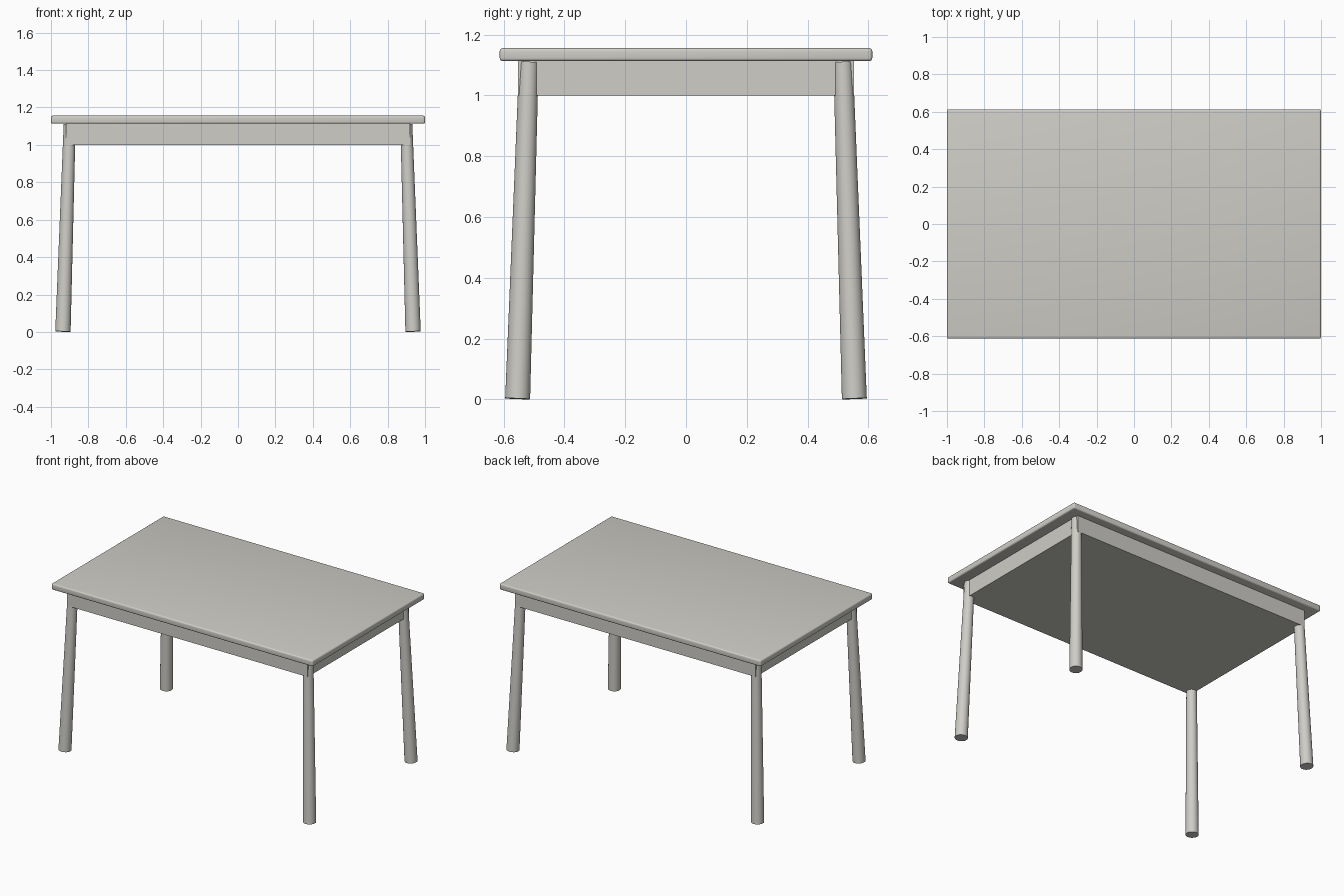
import bpy, bmesh
from mathutils import Vector

cube = bpy.data.objects.get("Cube")
if cube:
    bpy.data.objects.remove(cube, do_unlink=True)

# One painted finish for the whole table
paint = bpy.data.materials.new("warm_grey_paint")
paint.use_nodes = True
colour = (0.62, 0.61, 0.57, 1)
paint.diffuse_color = colour
paint.node_tree.nodes["Principled BSDF"].inputs["Base Color"].default_value = colour


def finish(bm, name, smooth=False):
    mesh = bpy.data.meshes.new(name)
    bmesh.ops.recalc_face_normals(bm, faces=bm.faces)
    for face in bm.faces:
        face.smooth = smooth and len(face.verts) == 4
    bm.to_mesh(mesh)
    bm.free()
    mesh.materials.append(paint)
    obj = bpy.data.objects.new(name, mesh)
    bpy.context.collection.objects.link(obj)
    return obj


def box(low, high):
    low, high = Vector(low), Vector(high)
    bm = bmesh.new()
    bmesh.ops.create_cube(bm, size=1)
    for v in bm.verts:
        v.co = (low + high) / 2 + v.co * (high - low)
    return bm


# Tabletop in two leaves, rounded everywhere but at the centre seam
for side, name in ((-1, "right_tabletop_leaf"), (1, "left_tabletop_leaf")):
    x0, x1 = sorted((0, side))
    bm = box((x0, -0.613, 1.113), (x1, 0.613, 1.156))
    rim = [e for e in bm.edges if any(abs(v.co.x) > 0.5 for v in e.verts)]
    bmesh.ops.bevel(bm, geom=rim, offset=0.01, segments=4, profile=0.5,
                    affect='EDGES', clamp_overlap=True)
    leaf = finish(bm, name)
    bpy.ops.object.select_all(action='DESELECT')
    leaf.select_set(True)
    bpy.context.view_layer.objects.active = leaf
    bpy.ops.object.shade_smooth_by_angle(angle=0.6)

# Closed apron under the top
finish(box((-0.92, -0.553, 1.0), (0.92, 0.553, 1.113)), "apron")

# Splayed, tapered round legs with ends square to the leg
for sx, x_name in ((-1, "right"), (1, "left")):
    for sy, y_name in ((-1, "front"), (1, "back")):
        foot = Vector((sx * 0.936, sy * 0.554, 0.002))
        head = Vector((sx * 0.9, sy * 0.517, 1.11))
        axis = head - foot
        bm = bmesh.new()
        bmesh.ops.create_cone(bm, cap_ends=True, segments=32,
                              radius1=0.041, radius2=0.032, depth=axis.length)
        turn = axis.to_track_quat('Z', 'Y').to_matrix()
        for v in bm.verts:
            v.co = turn @ v.co + (foot + head) / 2
        finish(bm, f"{y_name}_{x_name}_leg", smooth=True)
